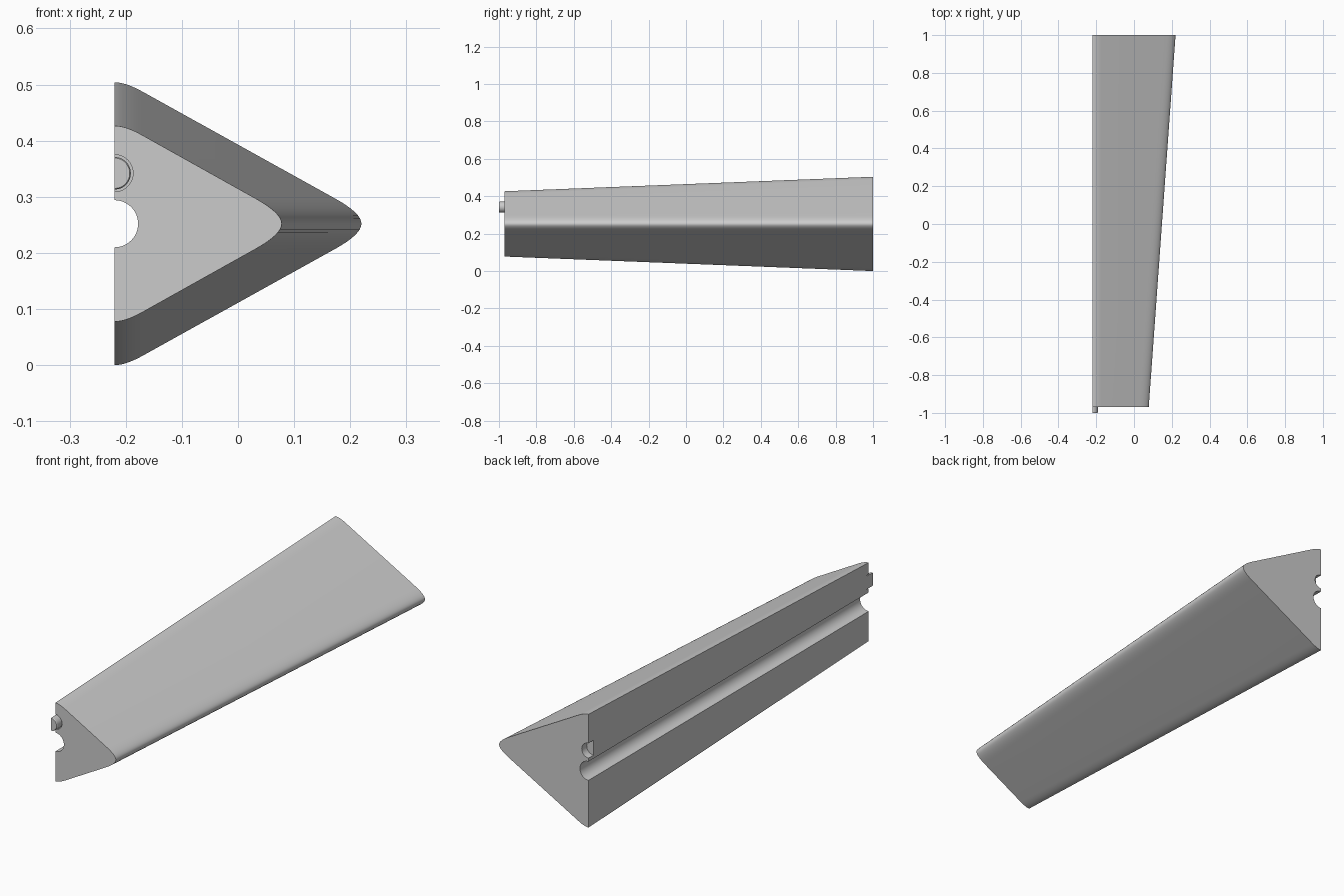
import bpy, bmesh, math
from mathutils import Vector

if "Cube" in bpy.data.objects:
    bpy.data.objects.remove(bpy.data.objects["Cube"], do_unlink=True)

FLAT_X, MID_Z, PEG_Z = -0.22, 0.252, 0.342
FRONT_Y, BACK_Y = -0.97, 1.0

grey = bpy.data.materials.new("plain grey")
grey.use_nodes = True
COLOR = (0.6, 0.6, 0.6, 1)
grey.diffuse_color = COLOR
grey.node_tree.nodes["Principled BSDF"].inputs["Base Color"].default_value = COLOR


def curve(a, b, c, n=8):
    a, b, c = Vector(a), Vector(b), Vector(c)
    return [a * (1 - t) ** 2 + b * 2 * t * (1 - t) + c * t * t
            for t in (i / n for i in range(n + 1))]


def arc(radius, z, n=24):
    """Half circle bulging to +x from the flat side, top to bottom."""
    return [Vector((FLAT_X + radius * math.sin(math.pi * i / n),
                    z + radius * math.cos(math.pi * i / n))) for i in range(n + 1)]


def section(tip, half):
    """Rounded half triangle with the round groove in its flat side."""
    apex = tip + 0.034
    slope = (half + 0.011) / (apex - FLAT_X)
    edge = lambda x: (x, slope * (apex - x))
    upper = curve((FLAT_X, half), (FLAT_X + 0.02, half), edge(FLAT_X + 0.05))
    upper += curve(edge(tip - 0.047), edge(tip), (tip, 0))
    lower = [Vector((p.x, -p.y)) for p in reversed(upper[:-1])]
    outline = [Vector((p.x, p.y + MID_Z)) for p in upper + lower]
    return outline + list(reversed(arc(0.042, MID_Z)))


def loft(name, rings):
    """Skin matching (y, points) rings and cap both ends."""
    bm = bmesh.new()
    loops = [[bm.verts.new((p.x, y, p.y)) for p in pts] for y, pts in rings]
    n = len(loops[0])
    for a, b in zip(loops, loops[1:]):
        for i in range(n):
            j = (i + 1) % n
            bm.faces.new((a[i], a[j], b[j], b[i]))
    bm.faces.new(loops[0])
    bm.faces.new(loops[-1])
    bmesh.ops.recalc_face_normals(bm, faces=bm.faces)
    mesh = bpy.data.meshes.new(name)
    bm.to_mesh(mesh)
    bm.free()
    mesh.materials.append(grey)
    obj = bpy.data.objects.new(name, mesh)
    bpy.context.collection.objects.link(obj)
    return obj


def smooth(obj):
    bpy.ops.object.select_all(action="DESELECT")
    obj.select_set(True)
    bpy.context.view_layer.objects.active = obj
    bpy.ops.object.shade_smooth_by_angle(angle=math.radians(30))


# Tapered body
body = loft("tapered_body", [(FRONT_Y, section(0.078, 0.1745)),
                             (BACK_Y, section(0.22, 0.252))])

# Socket in the back end and shallow recess around the peg
for name, y, depth in (("socket_cutter", BACK_Y, 0.035), ("recess_cutter", FRONT_Y, 0.012)):
    bpy.ops.mesh.primitive_cylinder_add(vertices=48, radius=0.033, depth=depth * 2,
                                        location=(FLAT_X, y, PEG_Z),
                                        rotation=(math.pi / 2, 0, 0))
    cutter = bpy.context.object
    cutter.name = name
    cutter.data.materials.append(grey)
    mod = body.modifiers.new(name, "BOOLEAN")
    mod.operation, mod.solver, mod.object = "DIFFERENCE", "EXACT", cutter
    bpy.ops.object.select_all(action="DESELECT")
    bpy.context.view_layer.objects.active = body
    body.select_set(True)
    bpy.ops.object.modifier_apply(modifier=name)
    bpy.data.objects.remove(cutter, do_unlink=True)
smooth(body)

# Half-round locating peg with a softened end
peg = loft("locating_peg", [(-1.0, arc(0.027, PEG_Z)), (-0.997, arc(0.029, PEG_Z)),
                            (FRONT_Y + 0.012, arc(0.029, PEG_Z))])
smooth(peg)
